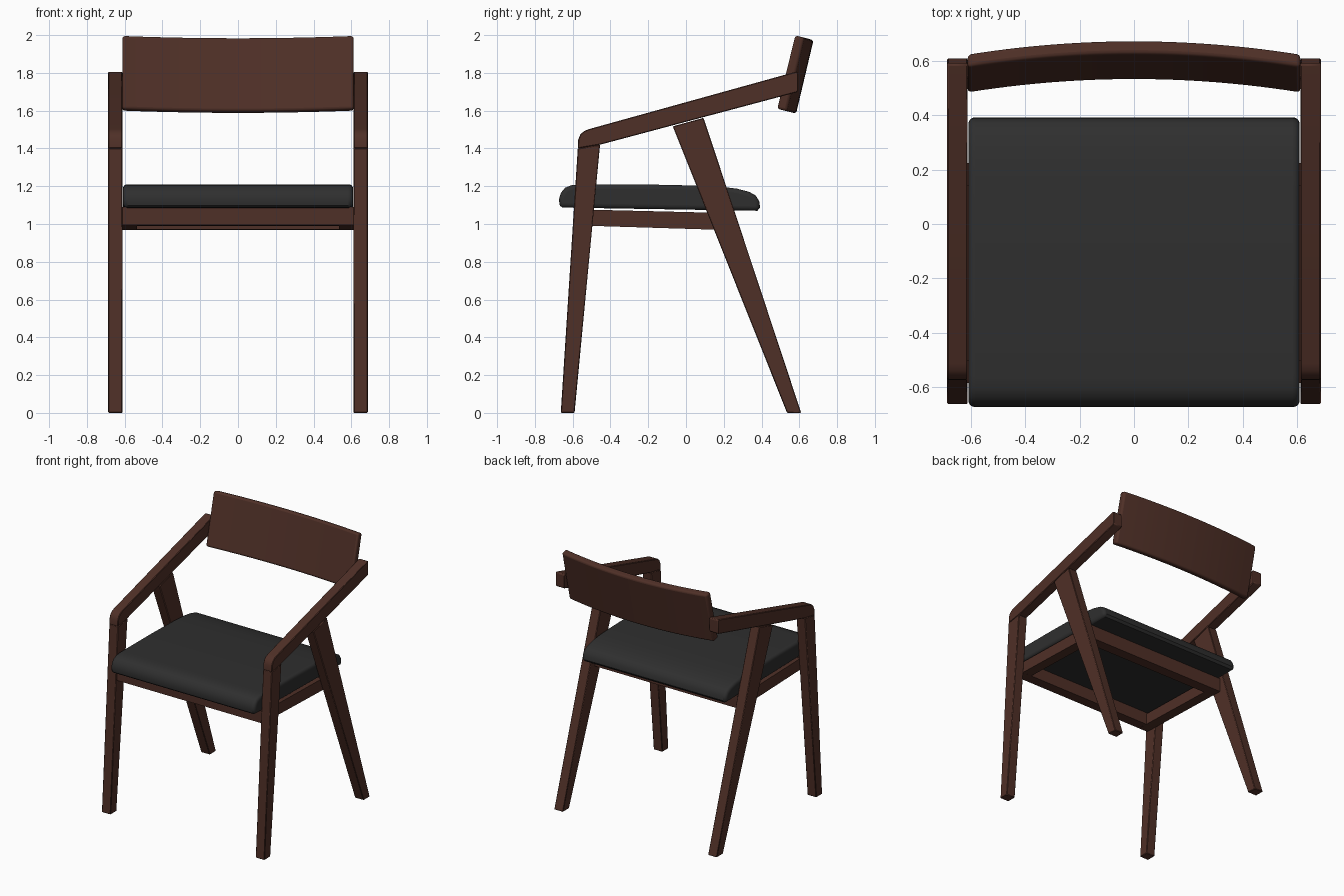
import bpy, bmesh, math

if "Cube" in bpy.data.objects:
    bpy.data.objects.remove(bpy.data.objects["Cube"])


def material(name, rgb):
    m = bpy.data.materials.new(name)
    m.diffuse_color = (*rgb, 1)
    m.use_nodes = True
    m.node_tree.nodes["Principled BSDF"].inputs["Base Color"].default_value = m.diffuse_color
    return m


wood = material("dark wood", (0.078, 0.029, 0.020))
fabric = material("charcoal upholstery", (0.028, 0.028, 0.028))


def loft(name, sections, mat, bevel=0.0, segments=2, angle=40):
    """Solid through a list of matching closed cross-sections."""
    bm = bmesh.new()
    rings = [[bm.verts.new(p) for p in s] for s in sections]
    n = len(rings[0])
    for a, b in zip(rings, rings[1:]):
        for i in range(n):
            j = (i + 1) % n
            bm.faces.new((a[i], a[j], b[j], b[i]))
    bm.faces.new(rings[0])
    bm.faces.new(rings[-1][::-1])
    bmesh.ops.recalc_face_normals(bm, faces=bm.faces)
    mesh = bpy.data.meshes.new(name)
    bm.to_mesh(mesh)
    bm.free()
    mesh.materials.append(mat)
    ob = bpy.data.objects.new(name, mesh)
    bpy.context.collection.objects.link(ob)
    if bevel:
        mod = ob.modifiers.new("rounded edges", 'BEVEL')
        mod.width = bevel
        mod.segments = segments
        mod.limit_method = 'ANGLE'
        mod.angle_limit = math.radians(angle)
    bpy.context.view_layer.objects.active = ob
    ob.select_set(True)
    bpy.ops.object.shade_smooth_by_angle(angle=math.radians(35))
    ob.select_set(False)
    return ob


def plate(name, profile, x0, x1, mat, **kw):
    """Side profile (y, z) extruded from x0 to x1."""
    return loft(name, [[(x, y, z) for y, z in profile] for x in (x0, x1)], mat, **kw)


# Side frames: legs, armrests and seat side rails
front_leg = [(-0.663, 0), (-0.59, 0), (-0.455, 1.42), (-0.573, 1.40)]
rear_leg = [(0.535, 0), (0.61, 0), (0.093, 1.562), (-0.07, 1.517)]
arm = [(-0.573, 1.40), (-0.455, 1.42), (0.585, 1.697), (0.593, 1.705), (0.593, 1.80),
       (0.585, 1.807), (-0.515, 1.502), (-0.54, 1.492), (-0.56, 1.473), (-0.571, 1.445)]
side_rail = [(-0.56, 0.992), (0.215, 0.968), (0.215, 1.058), (-0.56, 1.077)]
for side, s in (("left", -1), ("right", 1)):
    plate(side + "_front_leg", front_leg, s * 0.612, s * 0.687, wood, bevel=0.004, segments=1)
    plate(side + "_rear_leg", rear_leg, s * 0.612, s * 0.687, wood, bevel=0.004, segments=1)
    plate(side + "_armrest", arm, s * 0.612, s * 0.687, wood, bevel=0.004, segments=1)
    plate(side + "_seat_rail", side_rail, s * 0.535, s * 0.613, wood)

# Cross rails under the seat
plate("front_seat_rail", [(-0.585, 0.995), (-0.5, 0.99), (-0.5, 1.085), (-0.585, 1.09)],
      -0.613, 0.613, wood)
plate("rear_seat_rail", [(0.14, 0.970), (0.225, 0.967), (0.225, 1.072), (0.14, 1.075)],
      -0.613, 0.613, wood)

# Upholstered seat: rounded front, drooping back, soft sides
seat = [(-0.655, 1.087), (-0.668, 1.098), (-0.673, 1.13), (-0.662, 1.165), (-0.64, 1.192),
        (-0.605, 1.206), (-0.56, 1.21), (-0.2, 1.209), (0.08, 1.203), (0.19, 1.197),
        (0.27, 1.187), (0.335, 1.17), (0.37, 1.15), (0.388, 1.12), (0.392, 1.088), (0.378, 1.07)]
plate("seat", seat, -0.609, 0.609, fabric, bevel=0.04, segments=5, angle=60)

# Curved, tilted backrest: a slab section bowed backwards in the middle
section = [(0.481, 1.61), (0.534, 1.597), (0.626, 1.985), (0.577, 1.999)]
steps = 24
rings = []
for i in range(steps + 1):
    t = 2 * i / steps - 1
    bow = 1 - t * t
    rings.append([(0.612 * t, y + 0.049 * bow, z - 0.012 * bow) for y, z in section])
loft("backrest", rings, wood, bevel=0.014, segments=3)
